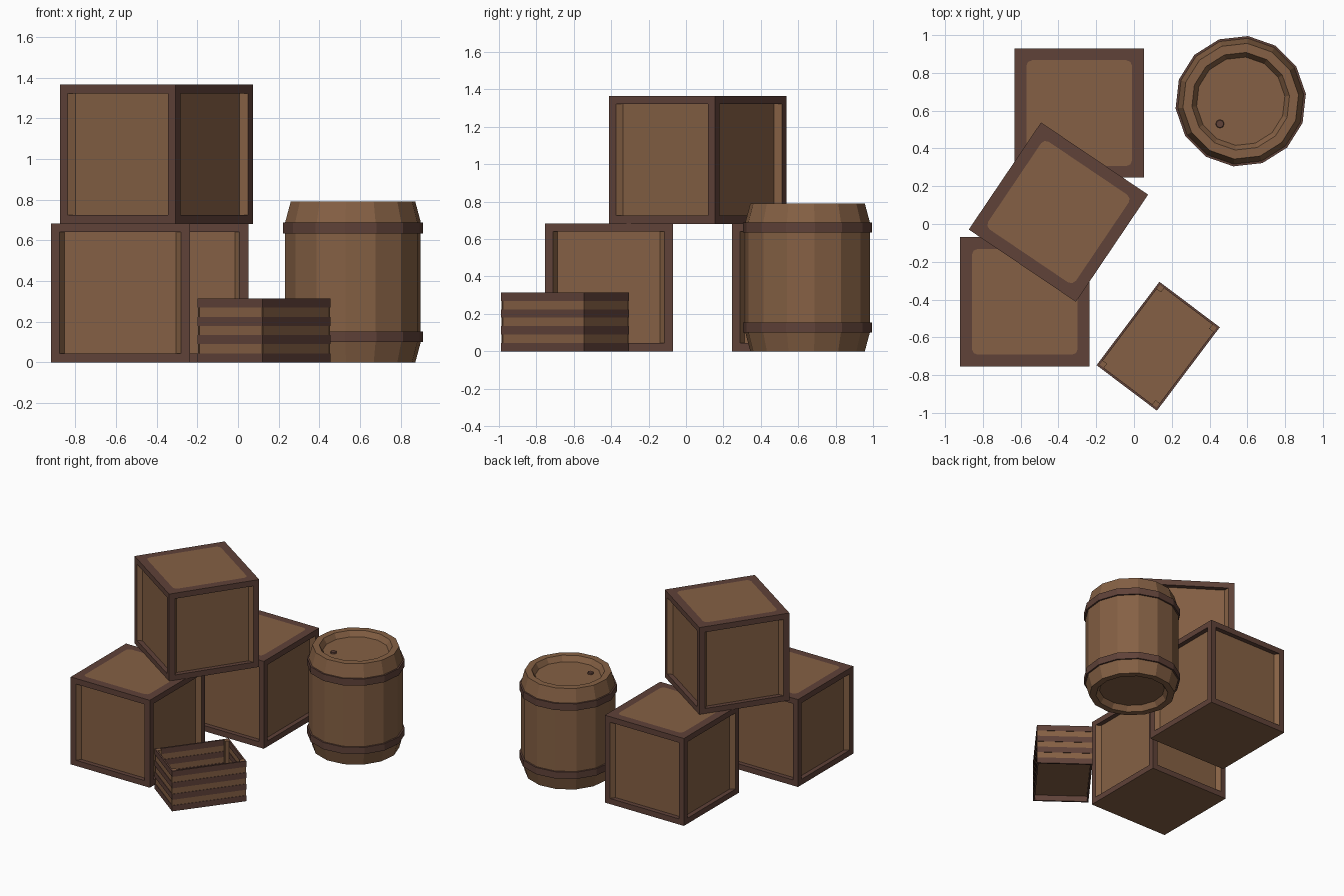
import bpy, bmesh, math
from mathutils import Matrix, Vector

if "Cube" in bpy.data.objects:
    bpy.data.objects.remove(bpy.data.objects["Cube"])


def material(name, rgb):
    m = bpy.data.materials.new(name)
    m.diffuse_color = (*rgb, 1)
    m.use_nodes = True
    m.node_tree.nodes["Principled BSDF"].inputs["Base Color"].default_value = m.diffuse_color
    return m


WOOD = material("light_wood", (0.235, 0.118, 0.058))
FRAME = material("dark_red_wood", (0.115, 0.054, 0.040))


def finish(bm, name, mats, loc=(0, 0, 0), angle=0):
    mesh = bpy.data.meshes.new(name)
    bm.to_mesh(mesh)
    bm.free()
    ob = bpy.data.objects.new(name, mesh)
    bpy.context.collection.objects.link(ob)
    for m in mats:
        mesh.materials.append(m)
    ob.location = loc
    ob.rotation_euler.z = math.radians(angle)
    return ob


def add_box(bm, size, loc, mat=0):
    r = bmesh.ops.create_cube(bm, size=1, matrix=Matrix.Translation(loc) @ Matrix.Diagonal((*size, 1)))
    for f in {f for v in r["verts"] for f in v.link_faces}:
        f.material_index = mat


# Large crates: recessed side panels, flat rounded panel on top
def crate(name, loc, angle=0, s=0.684, border=0.062, depth=0.035, slope=0.024):
    bm = bmesh.new()
    add_box(bm, (s, s, s), (0, 0, s / 2), 1)
    sides = [f for f in bm.faces if abs(f.normal.z) < 0.5]
    for f in bm.faces:
        if f.normal.z < -0.5:
            f.material_index = 0
    bmesh.ops.inset_individual(bm, faces=sides, thickness=border)
    r = bmesh.ops.inset_individual(bm, faces=sides, thickness=0, depth=-depth)
    bm.normal_update()
    for f in sides:
        f.material_index = 0
        c = f.calc_center_median()
        t = Vector((0, 0, 1)).cross(f.normal)
        for v in f.verts:
            v.co -= t * math.copysign(slope, (v.co - c).dot(t))
    bm.normal_update()
    for f in r["faces"]:
        f.material_index = 1 if abs(f.normal.z) > 0.5 else 0
    # top panel with rounded corners
    h, rad = s / 2 - border, 0.03
    ring = []
    for k in range(4):
        a0 = k * math.pi / 2
        cx = math.copysign(h - rad, math.cos(a0 + math.pi / 4))
        cy = math.copysign(h - rad, math.sin(a0 + math.pi / 4))
        for i in range(3):
            a = a0 + i * math.pi / 4
            ring.append(bm.verts.new((cx + rad * math.cos(a), cy + rad * math.sin(a), s + 0.001)))
    bm.faces.new(ring).material_index = 0
    finish(bm, name, [WOOD, FRAME], loc, angle)


crate("front_crate", (-0.578, -0.412, 0))
crate("back_crate", (-0.29, 0.587, 0))
crate("top_crate", (-0.40, 0.063, 0.681), -34)


# Barrel: revolved profiles
SIDES = 14


def revolve(name, profile, mat, closed=False):
    bm = bmesh.new()
    vs = [bm.verts.new((r, 0, z)) for r, z in profile]
    es = [bm.edges.new(p) for p in zip(vs, vs[1:] + vs[:1] if closed else vs[1:])]
    bmesh.ops.spin(bm, geom=vs + es, cent=(0, 0, 0), axis=(0, 0, 1), angle=2 * math.pi, steps=SIDES)
    bmesh.ops.remove_doubles(bm, verts=bm.verts, dist=1e-4)
    bmesh.ops.recalc_face_normals(bm, faces=bm.faces)
    return finish(bm, name, [mat], (0.565, 0.65, 0), 360 / SIDES / 4)


revolve("barrel_body", [(0, 0.04), (0.235, 0.04), (0.26, 0), (0.308, 0), (0.335, 0.10),
                        (0.335, 0.69), (0.308, 0.79), (0.26, 0.79), (0.235, 0.75), (0, 0.75)], WOOD)
for name, z in (("lower_hoop", 0.10), ("upper_hoop", 0.635)):
    revolve(name, [(0.33, z), (0.347, z), (0.347, z + 0.053), (0.33, z + 0.053)], FRAME, True)

# Bung in the lid
bm = bmesh.new()
bmesh.ops.create_cone(bm, cap_ends=True, segments=8, radius1=0.023, radius2=0.02, depth=0.012)
finish(bm, "barrel_bung", [FRAME], (0.455, 0.53, 0.756))

# Small open slatted box: seven bands alternate in colour
bm = bmesh.new()
W, L, H, N = 0.40, 0.553, 0.314, 7
for i in range(N):
    m = (i + 1) % 2
    t = 0.012 if m else 0.006
    bh = H / N
    z = (i + 0.5) * bh
    for s in (-1, 1):
        add_box(bm, (t, L, bh), (s * (W / 2 - 0.006), 0, z), m)
        add_box(bm, (W, t, bh), (0, s * (L / 2 - 0.006), z), m)
for sx in (-1, 1):
    for sy in (-1, 1):
        add_box(bm, (0.03, 0.03, H - 0.05), (sx * (W / 2 - 0.025), sy * (L / 2 - 0.025), 0.05 + (H - 0.05) / 2))
add_box(bm, (W - 0.014, L - 0.014, 0.012), (0, 0, 0.05))
finish(bm, "slatted_box", [WOOD, FRAME], (0.128, -0.647, 0), -37)
